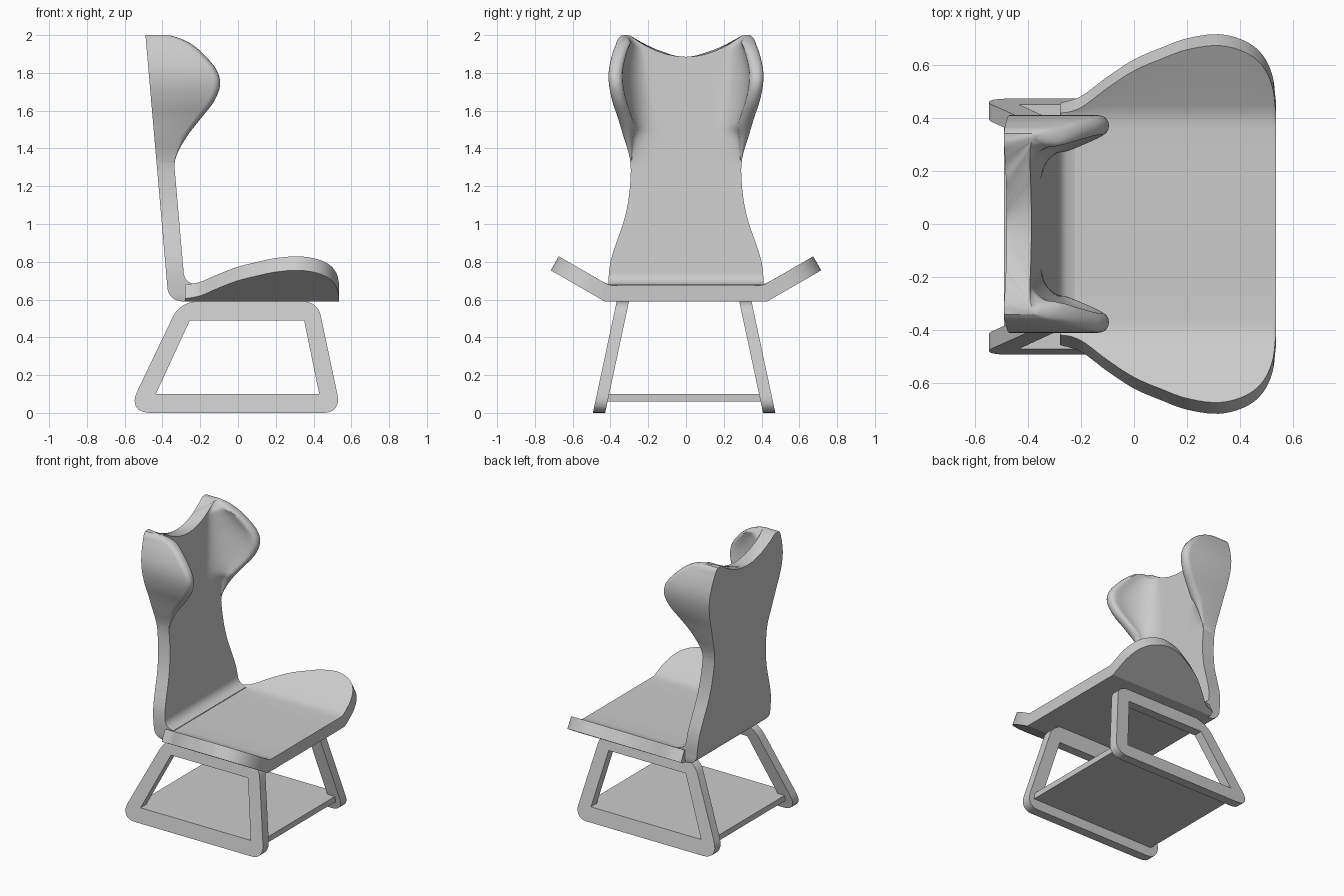
import bpy, bmesh, math
from mathutils import Vector

if "Cube" in bpy.data.objects:
    bpy.data.objects.remove(bpy.data.objects["Cube"])


def spline(pts, sub):
    """Catmull-Rom interpolation through tuples of any size."""
    pts = [Vector(p) for p in pts]
    ext = [2 * pts[0] - pts[1]] + pts + [2 * pts[-1] - pts[-2]]
    out = []
    for i in range(1, len(ext) - 2):
        a, b, c, d = ext[i - 1:i + 3]
        for k in range(sub):
            t = k / sub
            out.append(0.5 * (2 * b + (c - a) * t + (2 * a - 5 * b + 4 * c - d) * t * t
                              + (3 * b - a - 3 * c + d) * t ** 3))
    return out + [pts[-1]]


def finish(name, bm, angle):
    bmesh.ops.recalc_face_normals(bm, faces=bm.faces)
    me = bpy.data.meshes.new(name)
    bm.to_mesh(me)
    bm.free()
    ob = bpy.data.objects.new(name, me)
    bpy.context.collection.objects.link(ob)
    bpy.ops.object.select_all(action='DESELECT')
    ob.select_set(True)
    bpy.context.view_layer.objects.active = ob
    bpy.ops.object.shade_smooth_by_angle(angle=math.radians(angle))
    return ob


def loft(name, sections, angle):
    """Skin sections; each is (side A, side B), two equal-length point lists."""
    bm = bmesh.new()
    loops = [[bm.verts.new(p) for p in a + b[::-1]] for a, b in sections]
    n = len(loops[0])
    for l0, l1 in zip(loops, loops[1:]):
        for i in range(n):
            j = (i + 1) % n
            bm.faces.new((l0[i], l0[j], l1[j], l1[i]))
    for lp in (loops[0], loops[-1]):
        for i in range(n // 2 - 1):
            bm.faces.new((lp[i], lp[i + 1], lp[n - 2 - i], lp[n - 1 - i]))
    return finish(name, bm, angle)


def mirror_y(half):
    """Full row of points from a half row that starts on y = 0."""
    return [(x, -y, z) for x, y, z in half[:0:-1]] + half


# Seat: flat middle with side flaps folded up 30 degrees; (x, flap length)
C, S = math.cos(math.radians(30)), 0.5
FLAP = [(-.28, .03), (-.2, .06), (-.1, .145), (0, .22), (.1, .27), (.2, .312), (.32, .33),
        (.42, .30), (.485, .24), (.522, .15), (.535, .04)]
seat = []
for x, f in spline(FLAP, 5):
    d = min(.05, f * .4)
    fold = .407
    tip = (.43 + f * C - .0425, .59 + f * S + .0736)
    low = [(x, 0, .59), (x, .2, .59), (x, .36, .59), (x, .43, .59),
           (x, .43 + f * C * .3, .59 + f * S * .3), (x, .43 + f * C * .6, .59 + f * S * .6),
           (x, .43 + f * C, .59 + f * S)]
    top = [(x, 0, .675), (x, .2, .675), (x, fold - d, .675),
           (x, fold - d * .3, .675 + d * .06), (x, fold + d * .25, .675 + d * .2),
           (x, fold + d * C, .675 + d * S), (x, max(tip[0], fold + d * C + .001), max(tip[1], .675 + d * S))]
    seat.append((mirror_y(low), mirror_y(top)))
loft("seat", seat, 25)

# Backrest: leaning slab with curved head wings; (z, half width, wing reach)
ROWS = [(.59, .405, 0), (.62, .41, 0), (.66, .41, 0), (.7, .41, 0), (.75, .407, 0), (.82, .395, 0),
        (.92, .362, 0), (1.02, .328, 0), (1.12, .306, 0), (1.22, .295, 0), (1.31, .293, 0),
        (1.38, .305, .025), (1.47, .333, .085), (1.56, .36, .163), (1.65, .39, .24),
        (1.74, .408, .28), (1.82, .408, .265), (1.9, .39, .205), (1.95, .372, .15),
        (1.98, .36, .095), (2.0, .342, .03)]


def dip(zv, y):
    """Lower the rows towards the scooped top edge."""
    if zv < 1.5:
        return zv
    top = 1.885 + .115 * min(1, abs(y) / .3) ** 2
    return 1.5 + (zv - 1.5) * (top - 1.5) / .5


def back_x(z):
    k = min(1, max(0, (.66 - z) / .07))
    return -.49 + .087 * (2 - z) + .07 * (1 - math.sqrt(1 - k * k))


def front_x(z):
    k = min(1, max(0, (.74 - z) / .06))
    return -.397 + .087 * (2 - z) + .06 * (1 - math.sqrt(1 - k * k))


back = []
for zv, w, e in spline(ROWS, 4):
    e = max(e, 0)
    r = min(.035, e * .4)
    th = .005 + .07 * min(1, e / .12)
    yi = .12 + .1 * max(0, zv - 1.4) / .6
    front = [(yi * i / 4, 0) for i in range(4)]
    for i in range(13):                         # hollow inner curve
        a = math.pi / 2 * i / 12
        front.append((yi + (w - th - yi) * math.sin(a), (e - r) * (1 - math.cos(a))))
    for i in range(1, 9):                       # rounded rim
        a = math.pi * i / 8
        front.append((w - th / 2 - th / 2 * math.cos(a), e - r + r * math.sin(a)))
    n = len(front)
    F = [(front_x(dip(zv, y)) + o, y, dip(zv, y)) for y, o in front]
    B = []
    for i in range(n):
        y = w * i / (n - 1)
        B.append((back_x(dip(zv, y)), y, dip(zv, y)))
    back.append((mirror_y(B), mirror_y(F)))
loft("backrest", back, 35)

# Sled legs: rounded trapezoid rings leaning inwards
OUTER = [(-.588, 0, .125), (.547, 0, .095), (.422, .59, .075), (-.306, .59, .09)]
INNER = [(-.435, .1), (.43, .1), (.35, .49), (-.255, .49)]


def rounded(corners):
    out = []
    for i, (x, z, t) in enumerate(corners):
        p = Vector((x, z))
        a = p + (Vector(corners[i - 1][:2]) - p).normalized() * t
        b = p + (Vector(corners[(i + 1) % len(corners)][:2]) - p).normalized() * t
        a2, b2 = a.lerp(p, .6), b.lerp(p, .6)
        for k in range(9):
            u = k / 8
            v = 1 - u
            out.append(v ** 3 * a + 3 * v * v * u * a2 + 3 * v * u * u * b2 + u ** 3 * b)
    return out


for side, name in ((1, "leg_frame_back"), (-1, "leg_frame_front")):
    bm = bmesh.new()
    for ring in (rounded(OUTER), INNER):
        vs = [bm.verts.new((p[0], 0, p[1])) for p in ring]
        for i in range(len(vs)):
            bm.edges.new((vs[i - 1], vs[i]))
    bmesh.ops.triangle_fill(bm, edges=bm.edges[:], use_beauty=True)
    ext = bmesh.ops.extrude_face_region(bm, geom=bm.faces[:])
    for v in ext["geom"]:
        if isinstance(v, bmesh.types.BMVert):
            v.co.y = .065
    for v in bm.verts:
        v.co.y = side * (v.co.y + .418 - .126 * v.co.z / .59) - .01
    finish(name, bm, 30)

# Low shelf between the legs
bm = bmesh.new()
bmesh.ops.create_cube(bm, size=1)
for v in bm.verts:
    v.co = (v.co.x * .98, v.co.y * .83 - .01, .08 + v.co.z * .04)
finish("shelf", bm, 30)
